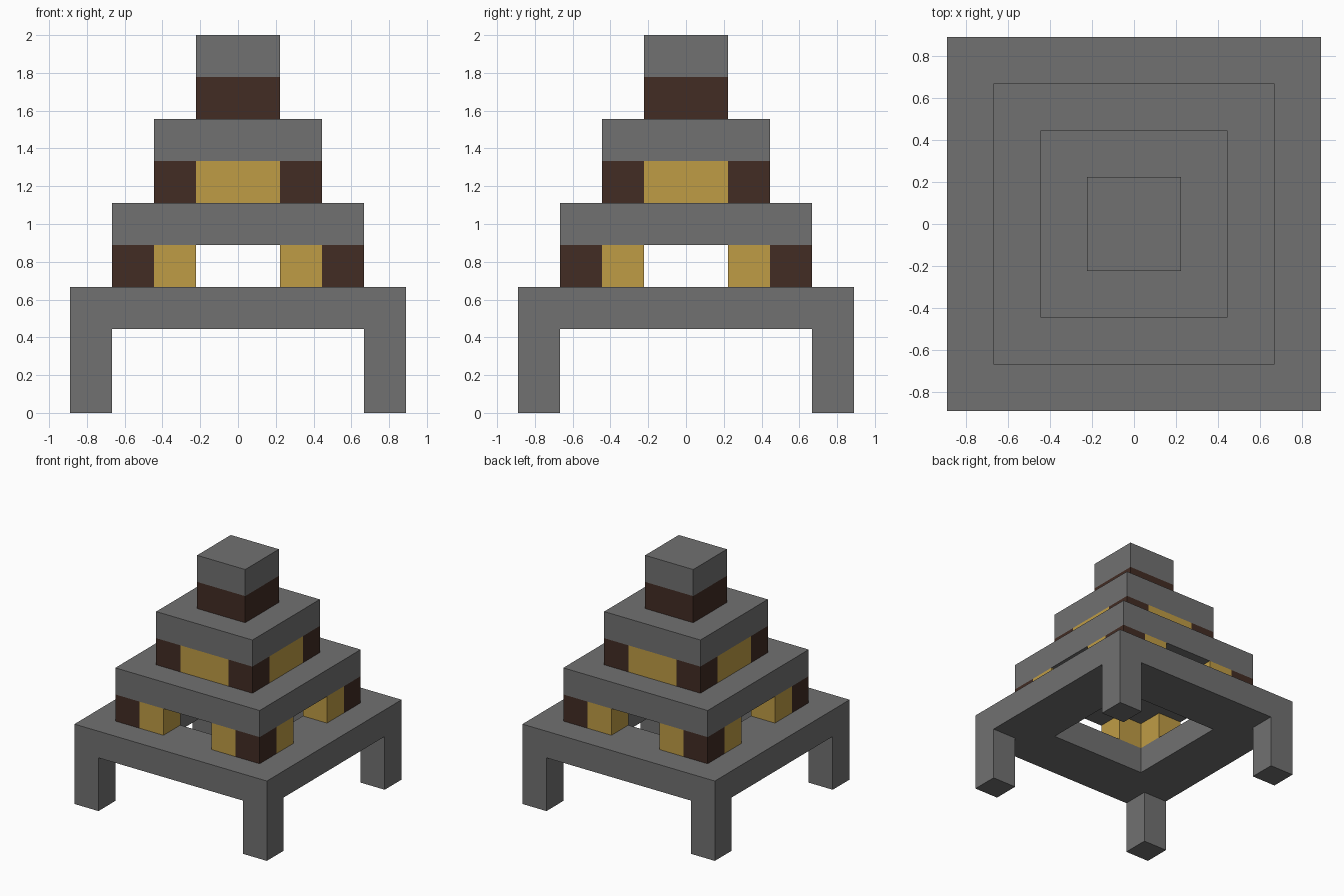
import bpy
import bmesh
from mathutils import Matrix, Vector

U = 2 / 9  # edge of one building block

if "Cube" in bpy.data.objects:
    bpy.data.objects.remove(bpy.data.objects["Cube"], do_unlink=True)


def make_material(name, rgb):
    mat = bpy.data.materials.new(name)
    mat.use_nodes = True
    color = (*rgb, 1)
    mat.diffuse_color = color
    bsdf = next(n for n in mat.node_tree.nodes if n.type == "BSDF_PRINCIPLED")
    bsdf.inputs["Base Color"].default_value = color
    return mat


stone = make_material("grey_stone", (0.165, 0.165, 0.165))
dark_wood = make_material("dark_wood", (0.054, 0.025, 0.017))
light_wood = make_material("light_wood", (0.52, 0.332, 0.06))


def box(name, low, high, mat):
    """Box between two corners given in block units."""
    low, high = Vector(low) * U, Vector(high) * U
    mesh = bpy.data.meshes.new(name)
    bm = bmesh.new()
    bmesh.ops.create_cube(bm, size=1, matrix=Matrix.Translation((low + high) / 2)
                          @ Matrix.Diagonal((*(high - low), 1)))
    bm.to_mesh(mesh)
    bm.free()
    mesh.materials.append(mat)
    obj = bpy.data.objects.new(name, mesh)
    bpy.context.collection.objects.link(obj)
    return obj


def square_slab(name, half, bottom, top, mat):
    return box(name, (-half, -half, bottom), (half, half, top), mat)


def quarter_turns(name, low, high, mat):
    """Four copies of a box, turned about the vertical axis."""
    for i, side in enumerate(("front", "left", "back", "right")):
        part = box(f"{name}_{side}", low, high, mat)
        part.data.transform(Matrix.Rotation(i * 1.5707963, 4, "Z"))


# Table-like base: two crossing passages leave the legs, a shaft opens the middle
base = square_slab("base_with_legs", 4, 0, 3, stone)
cutters = [
    box("passage_x", (-5, -3, -1), (5, 3, 2), stone),
    box("passage_y", (-3, -5, -1), (3, 5, 2), stone),
    box("shaft", (-2, -2, 1), (2, 2, 4), stone),
]
for cutter in cutters:
    cutter.hide_render = True
    mod = base.modifiers.new(cutter.name, "BOOLEAN")
    mod.operation = "DIFFERENCE"
    mod.solver = "EXACT"
    mod.object = cutter
graph = bpy.context.evaluated_depsgraph_get()
base_mesh = bpy.data.meshes.new_from_object(base.evaluated_get(graph))
base.modifiers.clear()
base.data = base_mesh
for cutter in cutters:
    bpy.data.objects.remove(cutter, do_unlink=True)

# Lower storey: corner posts flanked by panels, with open doorways between
quarter_turns("lower_post", (2, -3, 3), (3, -2, 4), dark_wood)
quarter_turns("lower_panel_a", (1, -3, 3), (2, -2, 4), light_wood)
quarter_turns("lower_panel_b", (-2, -3, 3), (-1, -2, 4), light_wood)
square_slab("lower_roof", 3, 4, 5, stone)

# Middle storey: closed walls between corner posts
quarter_turns("middle_post", (1, -2, 5), (2, -1, 6), dark_wood)
quarter_turns("middle_wall", (-1, -2, 5), (1, -1, 6), light_wood)
square_slab("middle_roof", 2, 6, 7, stone)

# Top block and its cap
square_slab("top_storey", 1, 7, 8, dark_wood)
square_slab("top_cap", 1, 8, 9, stone)
